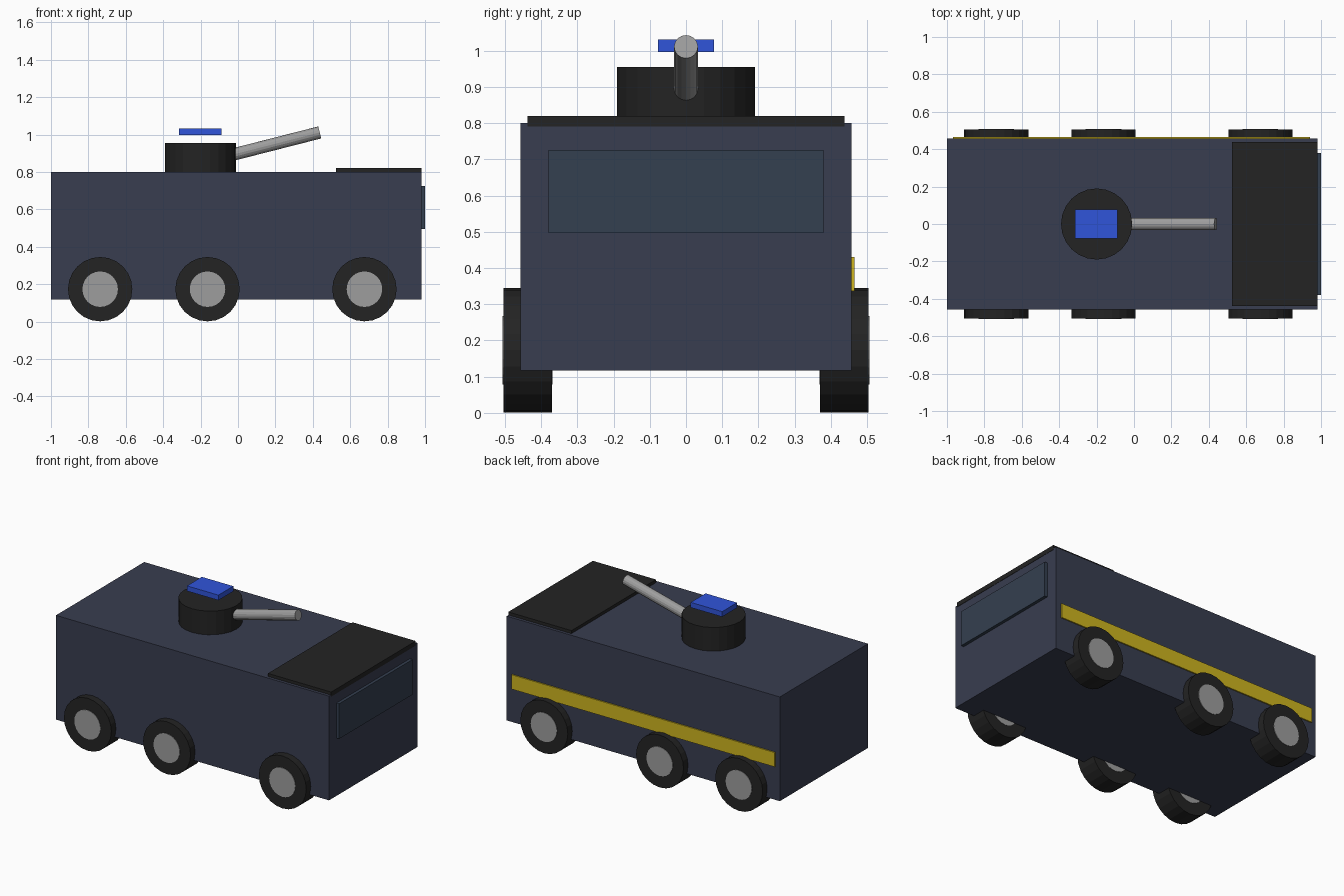
import bpy, math
from mathutils import Vector

if "Cube" in bpy.data.objects:
    bpy.data.objects.remove(bpy.data.objects["Cube"])


def material(name, rgb):
    m = bpy.data.materials.new(name)
    m.diffuse_color = (*rgb, 1)
    m.use_nodes = True
    m.node_tree.nodes["Principled BSDF"].inputs["Base Color"].default_value = m.diffuse_color
    return m


NAVY = material("navy_paint", (0.040, 0.047, 0.080))
GLASS = material("dark_glass", (0.034, 0.050, 0.080))
BLACK = material("black_rubber", (0.017, 0.017, 0.017))
GREY = material("grey_metal", (0.34, 0.34, 0.34))
BLUE = material("blue_light", (0.030, 0.090, 0.70))
YELLOW = material("yellow_stripe", (0.62, 0.46, 0.014))


def box(name, lo, hi, mat):
    lo, hi = Vector(lo), Vector(hi)
    bpy.ops.mesh.primitive_cube_add(size=1, location=(lo + hi) / 2)
    o = bpy.context.object
    o.name = name
    o.scale = hi - lo
    o.data.materials.append(mat)
    return o


def rod(name, a, b, radius, sides, mat):
    a, b = Vector(a), Vector(b)
    bpy.ops.mesh.primitive_cylinder_add(
        vertices=sides, radius=radius, depth=(b - a).length, location=(a + b) / 2)
    o = bpy.context.object
    o.name = name
    o.rotation_euler = (b - a).to_track_quat('Z', 'Y').to_euler()
    o.data.materials.append(mat)
    return o


# Hull, windscreen, front roof plate and side stripe
box("hull", (-1.0, -0.457, 0.117), (0.98, 0.457, 0.80), NAVY)
box("windscreen", (0.96, -0.38, 0.496), (1.0, 0.38, 0.726), GLASS)
box("roof_plate", (0.524, -0.438, 0.79), (0.982, 0.438, 0.82), BLACK)
box("side_stripe", (-0.968, 0.456, 0.336), (0.941, 0.465, 0.43), YELLOW)

# Water cannon turret with beacon
rod("turret", (-0.20, 0, 0.79), (-0.20, 0, 0.955), 0.19, 24, BLACK)
tip, tilt, length = Vector((0.437, 0, 1.011)), math.radians(14.3), 0.52
back = Vector((math.cos(tilt), 0, math.sin(tilt))) * length
rod("cannon_barrel", tip - back, tip, 0.033, 16, GREY)
box("beacon", (-0.316, -0.077, 0.997), (-0.088, 0.077, 1.031), BLUE)

# Three axles of wheels, hubs showing on both faces
for i, x in enumerate((-0.737, -0.163, 0.676)):
    for side, s in (("left", 1), ("right", -1)):
        z = 0.173
        rod(f"tyre_{side}_{i}", (x, s * 0.37, z), (x, s * 0.504, z), 0.172, 24, BLACK)
        rod(f"hub_{side}_{i}", (x, s * 0.368, z), (x, s * 0.507, z), 0.095, 24, GREY)
